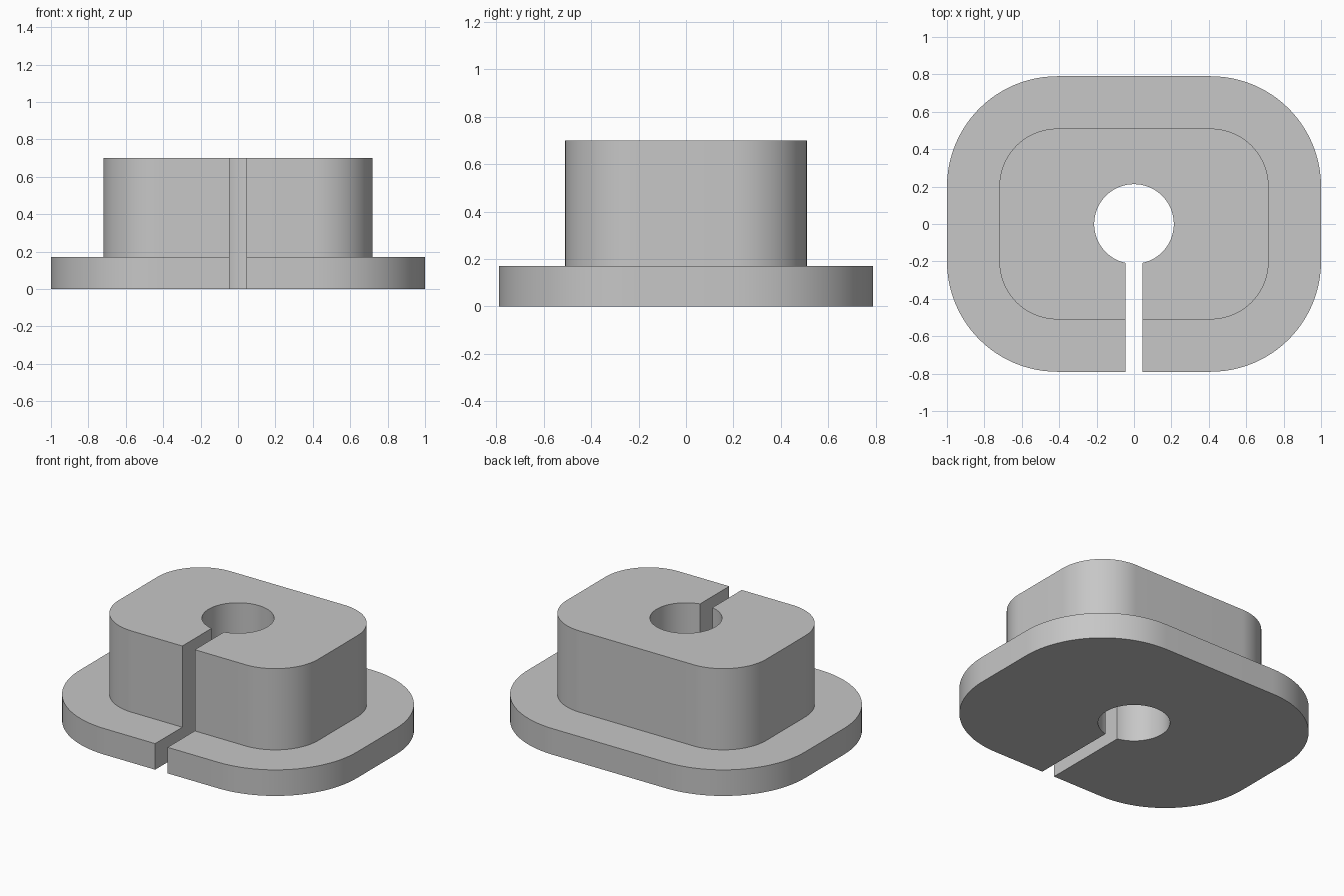
import bpy, bmesh
from math import sin, cos, pi, asin, radians

if "Cube" in bpy.data.objects:
    bpy.data.objects.remove(bpy.data.objects["Cube"])

# Shared dimensions
CORNER_X, CORNER_Y = 0.41, 0.2      # centres of the rounded corners
FLANGE_R, BODY_R = 0.59, 0.31       # corner radii
HOLE_R, SLOT = 0.213, 0.045         # bore radius, half the slot width
FLANGE_Z, TOP_Z = 0.17, 0.7
STEPS = 24


def outline(radius):
    """Rounded rectangle from one slot edge round to the other, then the bore."""
    pts = [(SLOT, -CORNER_Y - radius)]
    for k, (sx, sy) in enumerate([(1, -1), (1, 1), (-1, 1), (-1, -1)]):
        for i in range(STEPS + 1):
            a = (k - 1 + i / STEPS) * pi / 2
            pts.append((sx * CORNER_X + radius * cos(a), sy * CORNER_Y + radius * sin(a)))
    pts.append((-SLOT, -CORNER_Y - radius))
    # slot edge, with a stop where the upper body begins
    pts.append((-SLOT, -CORNER_Y - BODY_R))
    gap, n = asin(SLOT / HOLE_R), 3 * STEPS
    for i in range(n + 1):
        a = -pi / 2 - gap - (2 * pi - 2 * gap) * i / n
        pts.append((HOLE_R * cos(a), HOLE_R * sin(a)))
    pts.append((SLOT, -CORNER_Y - BODY_R))
    return pts


bm = bmesh.new()
lookup = {}


def ring(radius, z):
    """Vertices of one outline at one height, sharing coincident points."""
    verts = []
    for x, y in outline(radius):
        key = (round(x, 5), round(y, 5), z)
        if key not in lookup:
            lookup[key] = bm.verts.new((x, y, z))
        verts.append(lookup[key])
    return verts


def add_face(verts):
    verts = list(dict.fromkeys(verts))
    if len(verts) > 2:
        bm.faces.new(verts)


# Flange wall, step and body wall, closed by the bottom and top
rings = [ring(FLANGE_R, 0), ring(FLANGE_R, FLANGE_Z),
         ring(BODY_R, FLANGE_Z), ring(BODY_R, TOP_Z)]
for low, high in zip(rings, rings[1:]):
    n = len(low)
    for i in range(n):
        j = (i + 1) % n
        quad = [low[i], low[j], high[j], high[i]]
        xs = {round(v.co.x, 5) for v in quad}
        flat = len({v.co.z for v in quad}) == 1
        if not (flat and len(xs) == 1):     # no sliver along the slot edge
            add_face(quad)
add_face(rings[0][::-1])
add_face(rings[-1])

mesh = bpy.data.meshes.new("slotted_bushing")
bm.to_mesh(mesh)
bm.free()
bushing = bpy.data.objects.new("slotted_bushing", mesh)
bpy.context.collection.objects.link(bushing)

# Plain grey material
grey = bpy.data.materials.new("plain_grey")
grey.use_nodes = True
colour = (0.57, 0.57, 0.57, 1)
grey.diffuse_color = colour
grey.node_tree.nodes["Principled BSDF"].inputs["Base Color"].default_value = colour
mesh.materials.append(grey)

# Smooth rounded walls, crisp edges
bpy.ops.object.select_all(action='DESELECT')
bushing.select_set(True)
bpy.context.view_layer.objects.active = bushing
bpy.ops.object.shade_smooth_by_angle(angle=radians(30))
